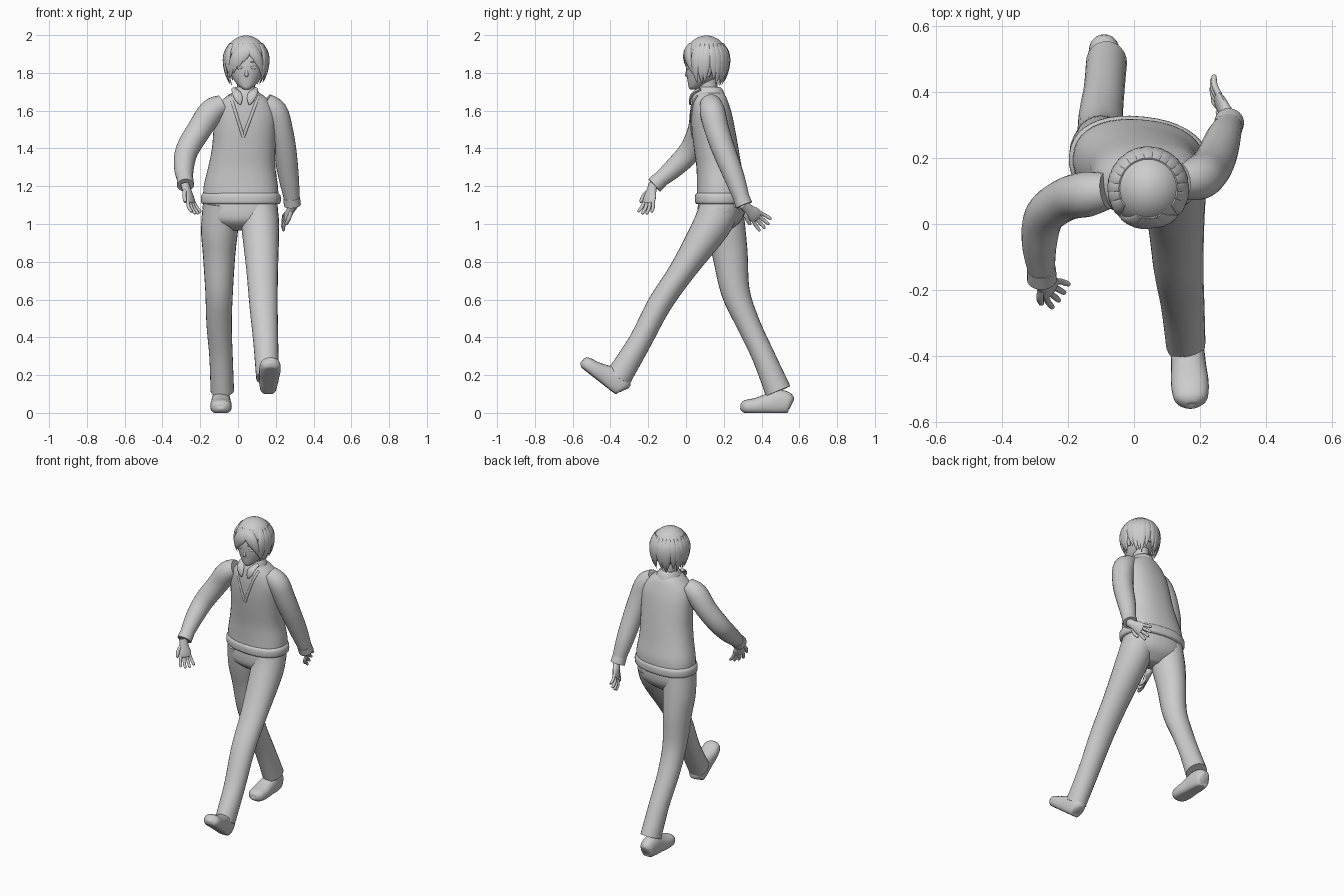
import bpy, bmesh, math, random
from mathutils import Vector, Matrix

random.seed(4)
cube = bpy.data.objects.get("Cube")
if cube:
    bpy.data.objects.remove(cube, do_unlink=True)

grey = bpy.data.materials.new("plain grey")
grey.use_nodes = True
grey.diffuse_color = (0.6, 0.6, 0.6, 1)
grey.node_tree.nodes["Principled BSDF"].inputs["Base Color"].default_value = (0.6, 0.6, 0.6, 1)
X_AXIS = Vector((1, 0, 0))
parts = []


def finish(name, bm):
    """Turn a bmesh into a named object with the shared material."""
    bmesh.ops.recalc_face_normals(bm, faces=bm.faces)
    mesh = bpy.data.meshes.new(name)
    bm.to_mesh(mesh)
    bm.free()
    mesh.materials.append(grey)
    obj = bpy.data.objects.new(name, mesh)
    bpy.context.collection.objects.link(obj)
    parts.append(obj)
    return obj


def spline(rows, steps):
    """Smooth interpolation through rows of numbers."""
    out = []
    last = len(rows) - 1
    for i in range(last):
        a, b, c, d = rows[max(i - 1, 0)], rows[i], rows[i + 1], rows[min(i + 2, last)]
        for s in range(steps):
            t = s / steps
            out.append([q + t * (r - p + t * (2 * p - 5 * q + 4 * r - e + t * (3 * (q - r) + e - p))) / 2
                        for p, q, r, e in zip(a, b, c, d)])
    out.append(list(rows[-1]))
    return out


def loft(name, rows, side=X_AXIS, flat=False, twist=(0, 0), square=1.0, steps=4, sides=24, floor=False):
    """Skin elliptical sections (x, y, z, half width, half depth) along a path."""
    rows = spline(rows, steps)
    bm = bmesh.new()
    rings = []
    for i, (x, y, z, rx, ry) in enumerate(rows):
        ahead, behind = rows[min(i + 1, len(rows) - 1)], rows[max(i - 1, 0)]
        along = Vector((0, 0, 1)) if flat else (Vector(ahead[:3]) - Vector(behind[:3])).normalized()
        turn = math.radians(twist[0] + (twist[1] - twist[0]) * i / (len(rows) - 1))
        u = Matrix.Rotation(turn, 3, 'Z') @ side
        u = (u - along * u.dot(along)).normalized()
        v = along.cross(u)
        ring = []
        for k in range(sides):
            a = math.tau * k / sides
            c, s = (math.copysign(abs(f) ** square, f) for f in (math.cos(a), math.sin(a)))
            p = Vector((x, y, z)) + u * c * rx + v * s * ry
            if floor:
                p.z = max(p.z, 0)
            ring.append(bm.verts.new(p))
        rings.append(ring)
    for a, b in zip(rings, rings[1:]):
        for k in range(sides):
            n = (k + 1) % sides
            bm.faces.new((a[k], a[n], b[n], b[k]))
    bm.faces.new(rings[0])
    bm.faces.new(rings[-1])
    return finish(name, bm)


def round_rows(rows):
    return [row + (row[-1],) for row in rows]


def front_point(obj, x, z):
    """Point on the front surface of an object."""
    hit, spot, *_ = obj.ray_cast(Vector((x, -1, z)), Vector((0, 1, 0)))
    return spot if hit else Vector((x, 0.03, z))


# Knitted vest with a welt at the hem
vest = loft("vest", [
    (0.015, 0.187, 1.13, 0.2, 0.128), (0.015, 0.187, 1.2, 0.197, 0.128),
    (0.02, 0.175, 1.3, 0.178, 0.12), (0.03, 0.16, 1.4, 0.168, 0.118),
    (0.036, 0.145, 1.5, 0.166, 0.115), (0.04, 0.135, 1.58, 0.162, 0.108),
    (0.04, 0.127, 1.64, 0.138, 0.097), (0.04, 0.123, 1.68, 0.095, 0.085),
    (0.04, 0.12, 1.7, 0.06, 0.07)], flat=True, twist=(-6, 10), square=0.88, sides=40)
loft("vest_hem", [(0.015, 0.187, 1.105, 0.2, 0.127), (0.015, 0.187, 1.115, 0.211, 0.137),
                  (0.015, 0.187, 1.15, 0.211, 0.137), (0.015, 0.187, 1.165, 0.198, 0.127)],
     flat=True, twist=(-6, -6), square=0.88, sides=40)

# V neckline trim and shirt collar
for name, top in (("right", -0.04), ("left", 0.11)):
    line = []
    for i in range(7):
        t = i / 6
        p = front_point(vest, 0.028 + (top - 0.028) * t, 1.46 + 0.22 * t)
        line.append((*p, 0.008, 0.006))
    loft(name + "_neckline", line, steps=2, sides=10)
    s = -1 if name == "right" else 1
    loft(name + "_collar_flap", [(0.036 + s * 0.06, 0.075, 1.715, 0.012, 0.009),
                                 (0.036 + s * 0.042, 0.035, 1.69, 0.024, 0.008),
                                 (0.036 + s * 0.03, 0.022, 1.655, 0.018, 0.007),
                                 (0.036 + s * 0.024, 0.022, 1.63, 0.003, 0.004)], sides=12)
loft("collar_band", [(0.04, 0.12, 1.665, 0.082, 0.09), (0.04, 0.12, 1.69, 0.074, 0.084),
                     (0.04, 0.122, 1.715, 0.06, 0.07), (0.04, 0.122, 1.725, 0.052, 0.06)], flat=True)
loft("neck", [(0.04, 0.125, 1.64, 0.05, 0.055), (0.042, 0.115, 1.72, 0.047, 0.052),
              (0.042, 0.11, 1.8, 0.05, 0.055)], flat=True)

# Trousers
loft("trouser_seat", [(0.015, 0.187, 1.13, 0.19, 0.12), (0.012, 0.185, 1.06, 0.2, 0.122),
                      (0.01, 0.18, 1.01, 0.17, 0.105), (0.01, 0.18, 0.965, 0.06, 0.05)],
     flat=True, twist=(-6, -6), square=0.9)
loft("left_trouser_leg", [
    (0.11, 0.185, 1.11, 0.095, 0.11), (0.118, 0.135, 0.99, 0.1, 0.1),
    (0.128, -0.015, 0.76, 0.084, 0.07), (0.135, -0.14, 0.575, 0.075, 0.064),
    (0.147, -0.245, 0.375, 0.066, 0.061), (0.156, -0.36, 0.185, 0.06, 0.07)])
loft("right_trouser_leg", [
    (-0.09, 0.19, 1.11, 0.095, 0.11), (-0.098, 0.21, 0.97, 0.098, 0.105),
    (-0.1, 0.233, 0.84, 0.086, 0.094), (-0.1, 0.262, 0.64, 0.073, 0.076),
    (-0.1, 0.33, 0.47, 0.067, 0.063), (-0.09, 0.41, 0.3, 0.062, 0.061),
    (-0.083, 0.488, 0.115, 0.062, 0.07)])

# Shoes: flat soles, the left one pitched up on its heel
for name, place, pitch, yaw in (("right_shoe", (-0.09, 0.56, 0.0), 0, 0),
                                ("left_shoe", (0.16, -0.355, 0.085), -38, 4)):
    shoe = loft(name, [(0, 0, 0.045, 0.02, 0.025), (0, -0.015, 0.05, 0.042, 0.055),
                       (0, -0.07, 0.055, 0.05, 0.068), (0, -0.13, 0.045, 0.053, 0.055),
                       (0, -0.19, 0.035, 0.057, 0.044), (0, -0.245, 0.032, 0.05, 0.036),
                       (0, -0.268, 0.03, 0.025, 0.02), (0, -0.272, 0.03, 0.006, 0.006)],
                square=0.85, floor=True)
    shoe.data.transform(Matrix.Translation(place) @ Matrix.Rotation(math.radians(yaw), 4, 'Z')
                        @ Matrix.Rotation(math.radians(pitch), 4, 'X'))

# Sleeves with a flared cuff
loft("right_sleeve", round_rows([
    (-0.08, 0.1, 1.63, 0.055), (-0.14, 0.09, 1.595, 0.068), (-0.205, 0.075, 1.5, 0.065),
    (-0.27, 0.025, 1.39, 0.061), (-0.286, -0.06, 1.3, 0.053), (-0.28, -0.14, 1.232, 0.041)]))
loft("left_sleeve", round_rows([
    (0.14, 0.13, 1.64, 0.055), (0.195, 0.14, 1.595, 0.067), (0.225, 0.163, 1.5, 0.065),
    (0.248, 0.2, 1.39, 0.061), (0.268, 0.255, 1.25, 0.054), (0.285, 0.295, 1.135, 0.042)]))
loft("right_cuff", round_rows([(-0.28, -0.135, 1.236, 0.044), (-0.278, -0.168, 1.205, 0.045)]))
loft("left_cuff", round_rows([(0.284, 0.292, 1.14, 0.044), (0.288, 0.308, 1.1, 0.045)]))


def hand(name, wrist, direction, across, thumb):
    """Palm, four slightly curled fingers and a thumb."""
    wrist, d = Vector(wrist), Vector(direction).normalized()
    a = Vector(across)
    a = (a - d * a.dot(d)).normalized()
    n = d.cross(a)
    loft(name + "_palm", [(*(wrist + d * t), w, h) for t, w, h in
                          ((-0.02, 0.026, 0.022), (0.02, 0.028, 0.02), (0.06, 0.038, 0.017),
                           (0.088, 0.035, 0.012), (0.094, 0.02, 0.006))], side=a, sides=16)

    def digit(label, base, mid, tip, r):
        loft(label, round_rows([(*base, r), (*mid, r), (*base.lerp(tip, 0.93), r * 0.8), (*tip, r * 0.2)]),
             side=a, sides=10)

    for i, finger in enumerate(("index", "middle", "ring", "little")):
        s = thumb * (1.5 - i)
        base = wrist + d * 0.08 + a * s * 0.018
        reach = 0.08 if i in (1, 2) else 0.068
        digit(f"{name}_{finger}_finger", base, base + d * reach * 0.5 + a * s * 0.006,
              base + d * reach + a * s * 0.011 + n * 0.012, 0.0095)
    base = wrist + d * 0.02 + a * thumb * 0.02
    digit(name + "_thumb", base, base + d * 0.03 + a * thumb * 0.022,
          base + d * 0.068 + a * thumb * 0.034, 0.011)


hand("right_hand", (-0.276, -0.178, 1.195), (0.3, -0.22, -0.9), (0.55, 0.8, 0), -1)
hand("left_hand", (0.29, 0.318, 1.09), (-0.4, 0.65, -0.6), (0, 0.7, 0.7), -1)

# Face
face = loft("face", [
    (0.045, 0.035, 1.712, 0.012, 0.012), (0.045, 0.048, 1.725, 0.034, 0.034),
    (0.045, 0.076, 1.76, 0.066, 0.068), (0.045, 0.095, 1.81, 0.09, 0.094),
    (0.045, 0.102, 1.87, 0.1, 0.1), (0.045, 0.105, 1.94, 0.075, 0.08)], flat=True, sides=32)
loft("nose", [(0.045, 0.012, 1.825, 0.006, 0.006), (0.045, 0.003, 1.79, 0.01, 0.009),
              (0.045, 0.012, 1.78, 0.006, 0.004)], sides=12)
for name, s in (("right", -1), ("left", 1)):
    spots = [front_point(face, 0.045 + s * f, 1.828) for f in (0.02, 0.04, 0.06)]
    loft(name + "_eye", [(*p, 0.002 if i != 1 else 0.009, 0.003) for i, p in enumerate(spots)],
         side=Vector((0, 0, 1)), sides=12)
    loft(name + "_brow", [(p.x, p.y, p.z + 0.028, 0.004, 0.004) for p in spots],
         side=Vector((0, 0, 1)), sides=8)
    loft(name + "_ear", [(0.045 + s * 0.09, 0.115, 1.78, 0.008, 0.01), (0.045 + s * 0.1, 0.12, 1.82, 0.01, 0.018),
                         (0.045 + s * 0.098, 0.125, 1.845, 0.007, 0.01)], sides=12)

# Hair: a domed cap opened over the face
MID = Vector((0.043, 0.108, 1.868))
SIZE = Vector((0.115, 0.118, 0.13))
bm = bmesh.new()
bmesh.ops.create_uvsphere(bm, u_segments=40, v_segments=28, radius=1)
gone = [f for f in bm.faces if f.calc_center_median().z < (0.2 if f.calc_center_median().y < -0.45 else -0.55)]
bmesh.ops.delete(bm, geom=gone, context='FACES')
for v in bm.verts:
    v.co = MID + v.co * SIZE
cap = finish("hair_cap", bm)
thick = cap.modifiers.new("thickness", 'SOLIDIFY')
thick.thickness = 0.012


def lock(name, start, end, tip, width):
    """Pointed lock of hair running down the cap from one heading to another."""
    rows = []
    for i in range(6):
        t = i / 5
        a = math.radians(start + (end - start) * t)
        z = 1.955 + (tip - 1.955) * t
        h = (z - MID.z) / SIZE.z
        spread = math.sqrt(max(1 - h * h * (1 if h > 0 else 0.45), 0.1))
        r = Vector((math.cos(a) * SIZE.x, math.sin(a) * SIZE.y, 0)) * spread
        w = width * (0.5, 0.9, 1, 0.85, 0.5, 0.06)[i]
        rows.append((MID.x + r.x, MID.y + r.y, z, w, w * 0.35))
    middle = math.radians((start + end) / 2)
    loft(name, rows, side=Vector((-math.sin(middle), math.cos(middle), 0)), sides=10, steps=3)


# Fringe swept both ways from a parting, then side and back locks (heading, 270 is front)
for i, (start, end, tip) in enumerate(((276, 262, 1.855), (270, 246, 1.825), (262, 232, 1.8), (252, 216, 1.775),
                                       (280, 296, 1.86), (284, 308, 1.825), (292, 322, 1.785))):
    lock(f"fringe_lock_{i}", start, end, tip, 0.025)
for i in range(17):
    heading = -28 + i * 236 / 16
    back = math.sin(math.radians(heading))
    lock(f"hair_lock_{i}", heading, heading + random.uniform(-8, 8),
         1.755 - 0.012 * back + random.uniform(-0.018, 0.018), 0.026)

# Smooth shading with crisp hems
bpy.ops.object.select_all(action='DESELECT')
for obj in parts:
    obj.select_set(True)
bpy.context.view_layer.objects.active = parts[0]
bpy.ops.object.shade_smooth_by_angle(angle=math.radians(40))
